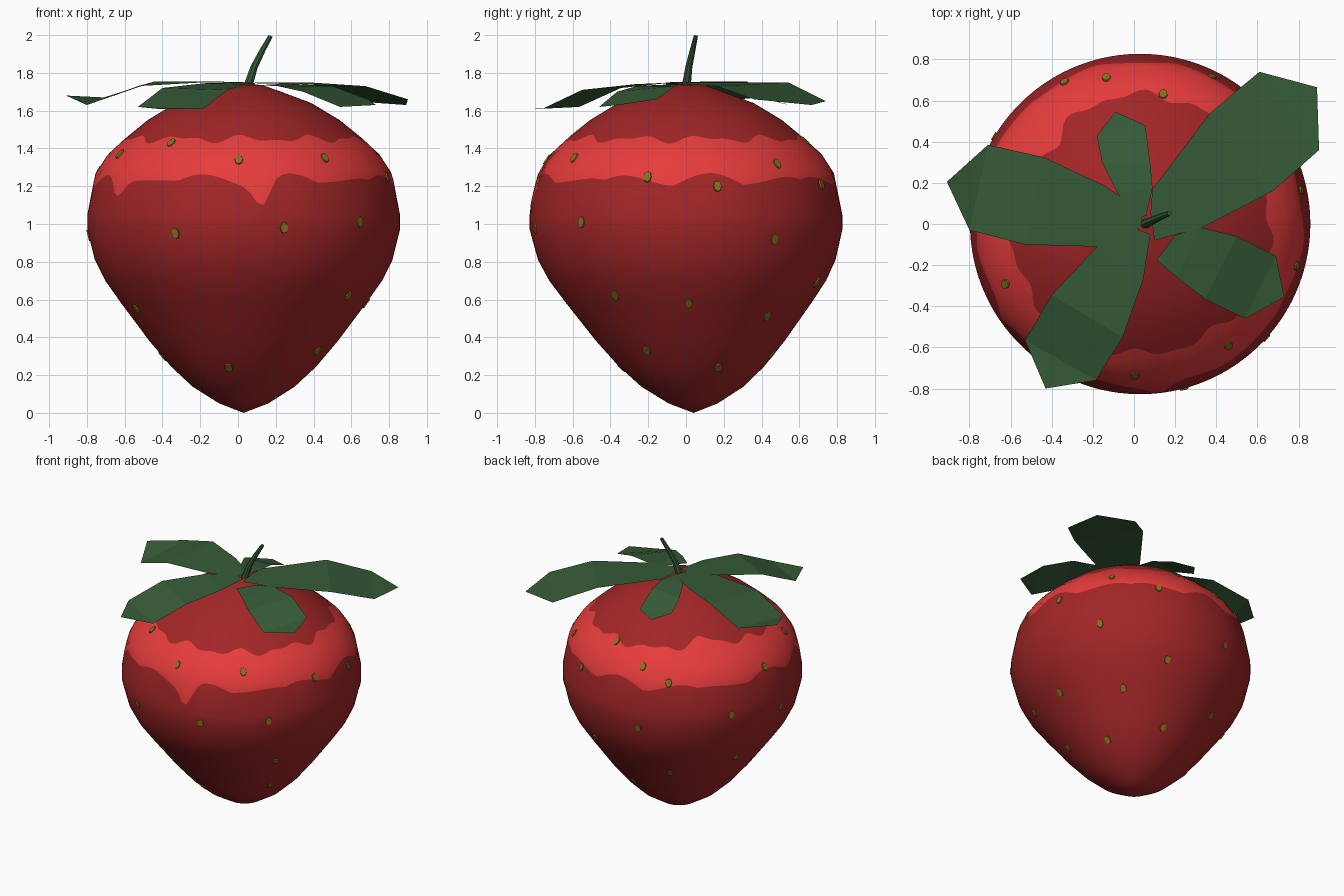
import bpy, bmesh, math
from mathutils import Vector, Matrix

if "Cube" in bpy.data.objects:
    bpy.data.objects.remove(bpy.data.objects["Cube"])


def material(name, rgb):
    m = bpy.data.materials.new(name)
    m.use_nodes = True
    m.diffuse_color = (*rgb, 1)
    bsdf = m.node_tree.nodes["Principled BSDF"]
    bsdf.inputs["Base Color"].default_value = (*rgb, 1)
    bsdf.inputs["Roughness"].default_value = 0.8
    return m


DEEP_RED = material("deep_red", (0.36, 0.019, 0.020))
BRIGHT_RED = material("bright_red", (0.80, 0.045, 0.045))
LEAF_GREEN = material("leaf_green", (0.036, 0.105, 0.038))
SEED_OLIVE = material("seed_olive", (0.24, 0.17, 0.014))


def finish(bm, name, mats, smooth=False):
    mesh = bpy.data.meshes.new(name)
    bm.to_mesh(mesh)
    bm.free()
    for m in mats:
        mesh.materials.append(m)
    for p in mesh.polygons:
        p.use_smooth = smooth
    obj = bpy.data.objects.new(name, mesh)
    bpy.context.collection.objects.link(obj)
    return obj


# Fruit profile: (radius, height)
PROFILE = [(0, 0), (0.13, 0.05), (0.27, 0.138), (0.385, 0.245), (0.50, 0.38),
           (0.65, 0.58), (0.735, 0.70), (0.79, 0.81), (0.83, 0.97), (0.83, 1.10),
           (0.785, 1.27), (0.72, 1.37), (0.61, 1.47), (0.51, 1.55),
           (0.36, 1.64), (0.2, 1.70), (0.1, 1.735), (0, 1.745)]


def radius(z):
    for (r0, z0), (r1, z1) in zip(PROFILE, PROFILE[1:]):
        if z <= z1:
            return r0 + (r1 - r0) * (z - z0) / (z1 - z0)
    return 0


def on_fruit(angle, z):
    lean = 0.04 * max(0, 1 - z / 0.9)
    r = radius(z) * 0.997
    return Vector((0.03 + r * math.cos(angle), lean + r * math.sin(angle), z))


def bump(angle, centre_deg, width_deg):
    d = (math.degrees(angle) - centre_deg + 180) % 360 - 180
    return math.exp(-(d / width_deg) ** 2)


# Wavy edges of the bright band
def band_low(a):
    waves = 0.035 * abs(math.sin(6.5 * a + 0.6)) + 0.02 * math.sin(9 * a)
    return 1.215 + waves - 0.13 * bump(a, -83, 4) - 0.09 * bump(a, 214, 5)


def band_high(a):
    waves = 0.014 * math.sin(11 * a) + 0.01 * math.sin(19 * a + 1)
    return 1.45 + waves + 0.05 * bump(a, 140, 18)


# Fruit body, with rows that follow the band edges
COLUMNS, BAND_ROWS = 144, 5
lower = [z for r, z in PROFILE if z < 1.0] + [1.05]
upper = [z for r, z in PROFILE if z > 1.54]
bm = bmesh.new()
columns = []
for i in range(COLUMNS):
    a = math.tau * i / COLUMNS
    lo, hi = band_low(a), band_high(a)
    band = [lo + (hi - lo) * k / BAND_ROWS for k in range(BAND_ROWS + 1)]
    columns.append([bm.verts.new(on_fruit(a, z)) for z in lower + band + upper])
for i in range(COLUMNS):
    c, d = columns[i], columns[(i + 1) % COLUMNS]
    for k in range(len(c) - 1):
        f = bm.faces.new((c[k], d[k], d[k + 1], c[k + 1]))
        f.material_index = int(0 <= k - len(lower) < BAND_ROWS)
bmesh.ops.remove_doubles(bm, verts=bm.verts, dist=0.0001)
bmesh.ops.recalc_face_normals(bm, faces=bm.faces)
finish(bm, "fruit_body", [DEEP_RED, BRIGHT_RED], smooth=True)

# Seeds: thin plates lying on the skin, given as (height, angle in degrees)
SEEDS = [(1.43, -126), (1.34, -92), (1.35, -54), (0.95, -116), (0.98, -75),
         (1.01, -42), (0.62, -35), (0.24, -102), (1.25, -15), (1.2, 12),
         (1.32, 40), (0.92, 35), (0.58, 0), (0.51, 44), (0.33, -31), (0.24, 22),
         (1.21, 64), (1.35, 103), (1.44, 80), (1.37, 204), (0.69, 70),
         (0.31, 78), (0.92, 103), (0.5, 118), (1.27, 118), (1.02, 149),
         (1.28, 172), (0.94, 181), (0.6, 160), (0.55, 205), (0.3, 175)]
bm = bmesh.new()
for z, deg in SEEDS:
    a = math.radians(deg)
    p = on_fruit(a, z)
    up = (on_fruit(a, z + 0.03) - on_fruit(a, z - 0.03)).normalized()
    side = Vector((-math.sin(a), math.cos(a), 0))
    out = side.cross(up).normalized()
    frame = Matrix((side, up, out)).transposed().to_4x4()
    place = Matrix.Translation(p + out * 0.002) @ frame
    bmesh.ops.create_cone(bm, cap_ends=True, segments=8, radius1=0.025,
                          radius2=0.023, depth=0.008,
                          matrix=place @ Matrix.Diagonal((0.9, 1.25, 1, 1)))
finish(bm, "seeds", [SEED_OLIVE])


# Leaves: pairs of edge points from the base outwards, ending in a tip
def leaf(name, pairs, tip):
    bm = bmesh.new()
    rows = [[bm.verts.new(p) for p in pair] for pair in pairs]
    for (a, b), (c, d) in zip(rows, rows[1:]):
        bm.faces.new((a, b, d, c))
    bm.faces.new((*rows[-1], bm.verts.new(tip)))
    bmesh.ops.recalc_face_normals(bm, faces=bm.faces)
    if sum(f.normal.z for f in bm.faces) < 0:
        bmesh.ops.reverse_faces(bm, faces=bm.faces)
    finish(bm, name, [LEAF_GREEN])


leaf("leaf_back_left",
     [((0.08, 0.05, 1.75), (0.1, -0.08, 1.745)),
      ((0.09, 0.17, 1.75), (0.335, -0.015, 1.74)),
      ((0.37, 0.54, 1.75), (0.675, 0.16, 1.73)),
      ((0.61, 0.74, 1.65), (0.9, 0.36, 1.66))], (0.89, 0.665, 1.63))
leaf("leaf_right",
     [((0.045, 0.06, 1.75), (0.03, -0.02, 1.75)),
      ((-0.15, 0.19, 1.755), (-0.18, -0.11, 1.75)),
      ((-0.44, 0.325, 1.755), (-0.53, -0.1, 1.73)),
      ((-0.71, 0.385, 1.67), (-0.8, -0.03, 1.63))], (-0.91, 0.205, 1.68))
leaf("leaf_front_right",
     [((0.08, -0.05, 1.75), (0.0, -0.02, 1.75)),
      ((0.045, -0.27, 1.74), (-0.18, -0.11, 1.745)),
      ((-0.055, -0.55, 1.71), (-0.4, -0.345, 1.72)),
      ((-0.185, -0.76, 1.61), (-0.53, -0.565, 1.62))], (-0.43, -0.80, 1.61))
leaf("leaf_front_left",
     [((0.11, -0.175, 1.735), (0.2, -0.055, 1.74)),
      ((0.21, -0.26, 1.73), (0.32, -0.015, 1.74)),
      ((0.345, -0.365, 1.70), (0.5, -0.06, 1.73)),
      ((0.54, -0.46, 1.62), (0.69, -0.155, 1.66))], (0.73, -0.355, 1.63))
leaf("leaf_back",
     [((0.06, 0.04, 1.75), (0.02, 0.03, 1.75)),
      ((0.09, 0.175, 1.745), (-0.08, 0.15, 1.745)),
      ((0.08, 0.285, 1.73), (-0.155, 0.3, 1.72)),
      ((0.055, 0.48, 1.65), (-0.18, 0.43, 1.66))], (-0.09, 0.545, 1.63))

# Stem: tapered rings along a gentle bend
STEM = [((0.05, 0.0, 1.72), 0.026), ((0.085, 0.015, 1.83), 0.020),
        ((0.13, 0.035, 1.92), 0.016), ((0.172, 0.052, 1.995), 0.012)]
bm = bmesh.new()
tilt = Vector((0.4, 0.15, 1)).to_track_quat("Z", "Y").to_matrix()
rings = []
for centre, r in STEM:
    ring = [tilt @ Vector((r * math.cos(k * math.tau / 8), r * math.sin(k * math.tau / 8), 0))
            for k in range(8)]
    rings.append([bm.verts.new(Vector(centre) + v) for v in ring])
for low, high in zip(rings, rings[1:]):
    for k in range(8):
        n = (k + 1) % 8
        bm.faces.new((low[k], low[n], high[n], high[k]))
bm.faces.new(rings[-1])
bm.faces.new(rings[0][::-1])
finish(bm, "stem", [LEAF_GREEN])
